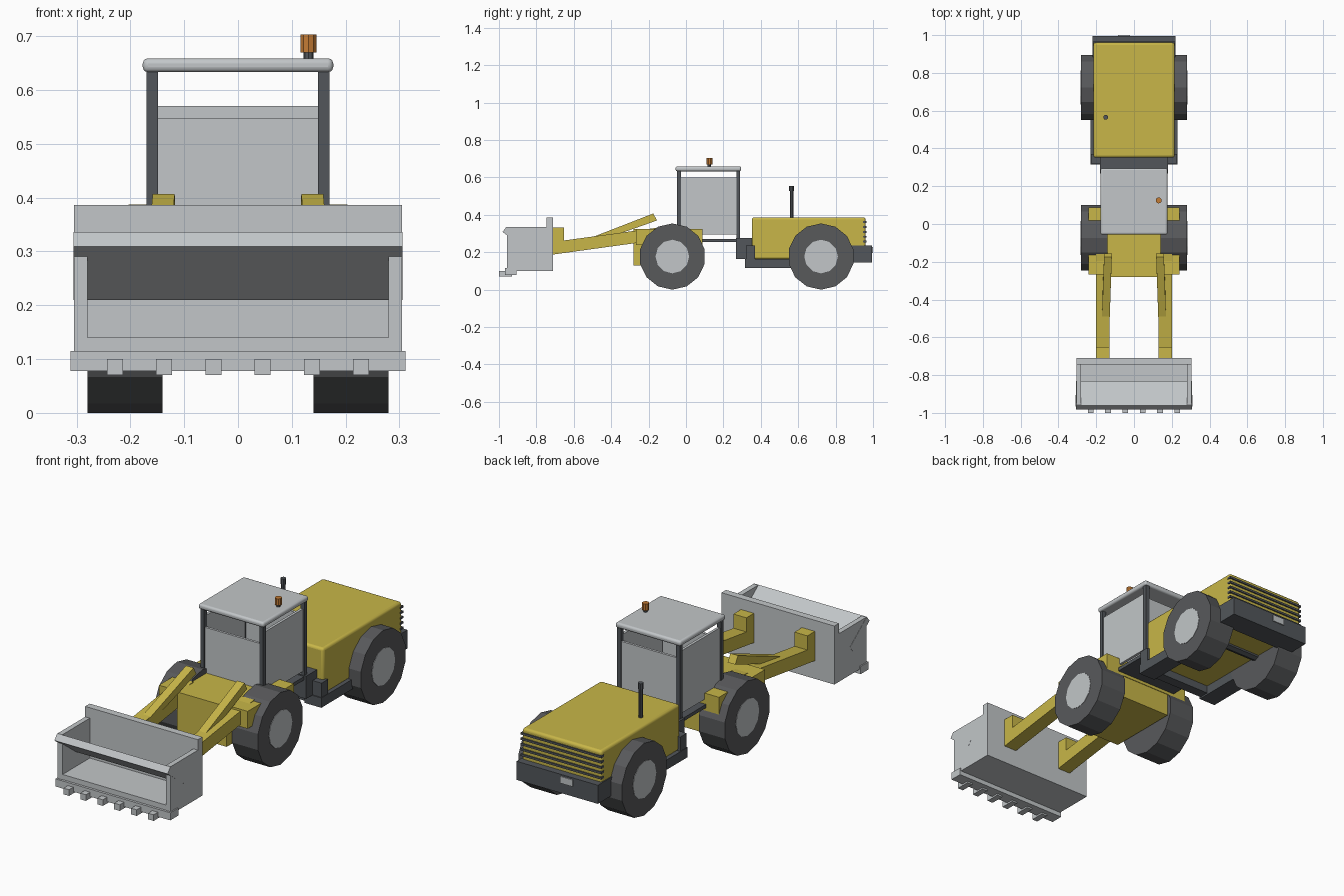
import bpy, bmesh, math
from mathutils import Vector

cube = bpy.data.objects.get("Cube")
if cube:
    bpy.data.objects.remove(cube, do_unlink=True)


def material(name, r, g, b):
    m = bpy.data.materials.new(name)
    m.use_nodes = True
    m.diffuse_color = (r, g, b, 1)
    node = next(n for n in m.node_tree.nodes if n.type == 'BSDF_PRINCIPLED')
    node.inputs["Base Color"].default_value = (r, g, b, 1)
    return m


YELLOW = material("machine yellow", 0.58, 0.47, 0.065)
GREY = material("light grey", 0.54, 0.565, 0.58)
FRAME = material("frame dark grey", 0.085, 0.094, 0.104)
TYRE = material("tyre dark grey", 0.098, 0.1, 0.105)
ORANGE = material("beacon orange", 0.55, 0.2, 0.035)


def finish(name, bm, mat):
    bmesh.ops.recalc_face_normals(bm, faces=bm.faces)
    mesh = bpy.data.meshes.new(name)
    bm.to_mesh(mesh)
    bm.free()
    mesh.materials.append(mat)
    ob = bpy.data.objects.new(name, mesh)
    bpy.context.collection.objects.link(ob)
    return ob


def box(name, mat, x, y, z, bevel=0):
    """Box from (min, max) ranges, with optional rounded edges."""
    bm = bmesh.new()
    bmesh.ops.create_cube(bm, size=1)
    for v in bm.verts:
        v.co = [r[0] + (c + 0.5) * (r[1] - r[0]) for c, r in zip(v.co, (x, y, z))]
    ob = finish(name, bm, mat)
    if bevel:
        mod = ob.modifiers.new("rounding", 'BEVEL')
        mod.width, mod.segments = bevel, 3
        bpy.ops.object.select_all(action='DESELECT')
        ob.select_set(True)
        bpy.context.view_layer.objects.active = ob
        bpy.ops.object.shade_smooth_by_angle(angle=math.radians(40))
    return ob


def pair(name, mat, x, y, z):
    """Matching boxes on the left (+x) and the right (-x)."""
    box("left_" + name, mat, x, y, z)
    box("right_" + name, mat, (-x[1], -x[0]), y, z)


def profile(name, mat, x, points):
    """Side outline of (y, z) points extruded across x."""
    bm = bmesh.new()
    face = bm.faces.new([bm.verts.new((x[0], *p)) for p in points])
    moved = bmesh.ops.extrude_face_region(bm, geom=[face])["geom"]
    bmesh.ops.translate(bm, vec=(x[1] - x[0], 0, 0),
                        verts=[g for g in moved if isinstance(g, bmesh.types.BMVert)])
    return finish(name, bm, mat)


def cylinder(name, mat, start, end, radius, sides):
    start, end = Vector(start), Vector(end)
    axis = end - start
    bm = bmesh.new()
    bmesh.ops.create_cone(bm, cap_ends=True, segments=sides, radius1=radius,
                          radius2=radius, depth=axis.length)
    bm.transform(axis.to_track_quat('Z', 'Y').to_matrix().to_4x4())
    bmesh.ops.translate(bm, verts=bm.verts, vec=(start + end) / 2)
    return finish(name, bm, mat)


# Wheels
R = 0.177
for side, s in (("left", 1), ("right", -1)):
    for place, y in (("front", -0.073), ("rear", 0.722)):
        cylinder(f"{side}_{place}_tyre", TYRE, (s * 0.14, y, R), (s * 0.28, y, R), R, 14)
        cylinder(f"{side}_{place}_hub", GREY, (s * 0.2, y, R), (s * 0.282, y, R), 0.09, 12)
for place, y in (("front", -0.073), ("rear", 0.722)):
    cylinder(place + "_axle", FRAME, (-0.15, y, R), (0.15, y, R), 0.03, 8)

# Bucket
W = (-0.305, 0.305)
box("bucket_back", GREY, W, (-0.745, -0.71), (0.1, 0.386))
box("bucket_floor", GREY, W, (-0.955, -0.72), (0.1, 0.14))
pair("bucket_side", GREY, (0.28, 0.305), (-0.957, -0.73), (0.1, 0.335))
profile("bucket_slanted_plate", GREY, (-0.306, 0.306),
        [(-0.96, 0.336), (-0.981, 0.309), (-0.85, 0.21), (-0.83, 0.236)])
box("bucket_cutting_edge", GREY, (-0.311, 0.311), (-0.967, -0.905), (0.078, 0.115))
for i in range(6):
    x = (i - 2.5) * 0.0915
    box(f"bucket_tooth_{i + 1}", GREY, (x - 0.015, x + 0.015), (-1, -0.93), (0.07, 0.1))

# Lift arms, bucket brackets and tilt rods
for side, s in (("left", 1), ("right", -1)):
    profile(side + "_lift_arm", YELLOW, (s * 0.13, s * 0.2),
            [(-0.71, 0.188), (-0.71, 0.255), (-0.16, 0.33), (-0.16, 0.264)])
    rod = profile(side + "_tilt_rod", YELLOW, (s * 0.117, s * 0.158),
                  [(-0.51, 0.277), (-0.175, 0.407), (-0.155, 0.37), (-0.46, 0.262)])
    for v in rod.data.vertices:
        v.co.x += s * 0.012 * min(1, (-0.16 - v.co.y) / 0.3)
pair("bucket_bracket", YELLOW, (0.13, 0.2), (-0.712, -0.652), (0.25, 0.332))

# Front chassis
box("front_body", YELLOW, (-0.135, 0.135), (-0.28, 0.085), (0.128, 0.325))
box("front_fender_beam", YELLOW, (-0.24, 0.24), (-0.268, 0.088), (0.24, 0.325))

# Cab
box("cab_floor", FRAME, (-0.17, 0.17), (-0.05, 0.29), (0.255, 0.272))
for place, y in (("front", (-0.048, -0.028)), ("rear", (0.27, 0.29))):
    pair(f"{place}_cab_post", FRAME, (0.149, 0.17), y, (0.26, 0.64))
pair("cab_side_panel", GREY, (0.15, 0.163), (-0.03, 0.272), (0.295, 0.6))
box("cab_front_panel", GREY, (-0.151, 0.151), (-0.044, -0.032), (0.27, 0.547))
box("cab_rear_panel", GREY, (-0.151, 0.151), (0.274, 0.286), (0.275, 0.57))
box("cab_roof", GREY, (-0.177, 0.177), (-0.056, 0.295), (0.633, 0.659), 0.01)

# Beacon
cylinder("beacon_stem", FRAME, (0.131, 0.125, 0.655), (0.131, 0.125, 0.672), 0.009, 8)
cylinder("beacon_lamp", ORANGE, (0.131, 0.125, 0.67), (0.131, 0.125, 0.703), 0.016, 10)

# Rear chassis
box("joint_block", FRAME, (-0.18, 0.18), (0.268, 0.36), (0.165, 0.276))
box("rear_front_crossbar", FRAME, (-0.228, 0.228), (0.32, 0.37), (0.125, 0.235))
pair("side_step", FRAME, (0.14, 0.23), (0.315, 0.56), (0.117, 0.165))
box("engine_hood", YELLOW, (-0.215, 0.215), (0.352, 0.96), (0.163, 0.387), 0.012)
box("rear_bumper", FRAME, (-0.22, 0.22), (0.88, 0.995), (0.145, 0.236))
box("rear_plate", GREY, (-0.085, -0.02), (0.99, 1), (0.195, 0.228))
for i in range(5):
    z = 0.257 + i * 0.026
    box(f"grille_slat_{i + 1}", FRAME, (-0.218, 0.218), (0.946, 0.966), (z - 0.005, z + 0.005))

# Exhaust
cylinder("exhaust_pipe", FRAME, (-0.15, 0.565, 0.37), (-0.15, 0.565, 0.53), 0.01, 10)
cylinder("exhaust_cap", FRAME, (-0.15, 0.565, 0.527), (-0.15, 0.565, 0.555), 0.013, 10)
